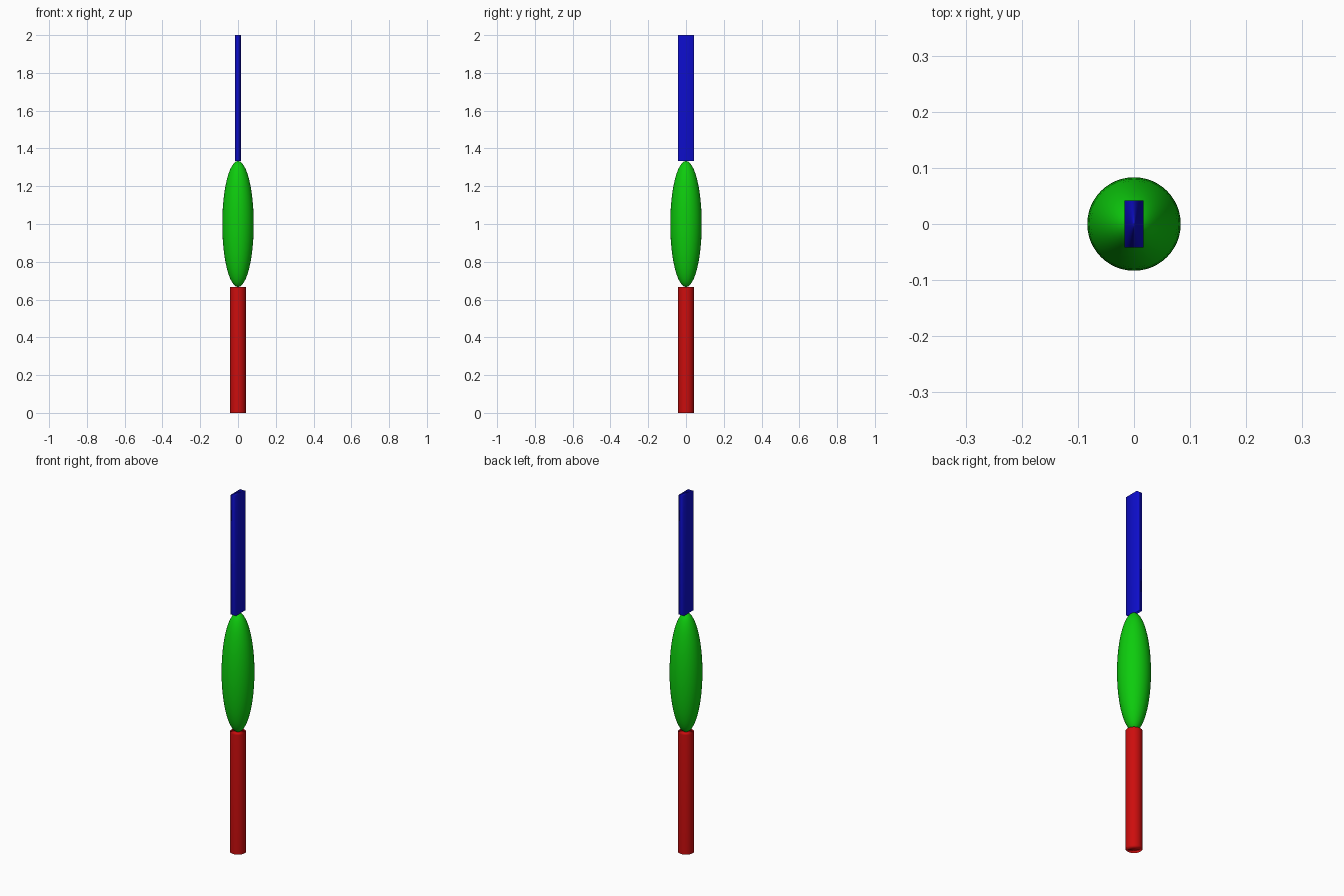
import bpy

if "Cube" in bpy.data.objects:
    bpy.data.objects.remove(bpy.data.objects["Cube"])

H = 2 / 3        # height of each of the three stacked parts
HI, LO = 0.604, 0.004


def finish(name, color):
    ob = bpy.context.object
    ob.name = name
    bpy.ops.object.transform_apply(location=False, rotation=False, scale=True)
    bpy.ops.object.shade_smooth()
    mat = bpy.data.materials.new(name)
    mat.diffuse_color = color
    mat.use_nodes = True
    mat.node_tree.nodes["Principled BSDF"].inputs["Base Color"].default_value = mat.diffuse_color
    ob.data.materials.append(mat)
    return ob


def weight_by_area(ob):
    # Long sides dominate the smooth shading
    mod = ob.modifiers.new("soft_shading", 'WEIGHTED_NORMAL')
    mod.mode = 'FACE_AREA'
    mod.weight = 50
    mod.thresh = 0


# Red round post at the bottom
bpy.ops.mesh.primitive_cylinder_add(vertices=32, radius=H / 16, depth=H,
                                    end_fill_type='TRIFAN',
                                    location=(0, 0, H / 2))
weight_by_area(finish("lower_post", (HI, LO, LO, 1)))

# Green stretched ball in the middle
bpy.ops.mesh.primitive_uv_sphere_add(segments=48, ring_count=24, radius=1,
                                     location=(0, 0, H * 1.5))
bpy.context.object.scale = (H / 8, H / 8, H / 2)
finish("middle_bulb", (LO, HI, LO, 1))

# Blue flat bar on top
bpy.ops.mesh.primitive_cube_add(size=1, location=(0, 0, H * 2.5))
bpy.context.object.scale = (H / 20, H / 8, H)
weight_by_area(finish("upper_bar", (LO, LO, HI, 1)))
